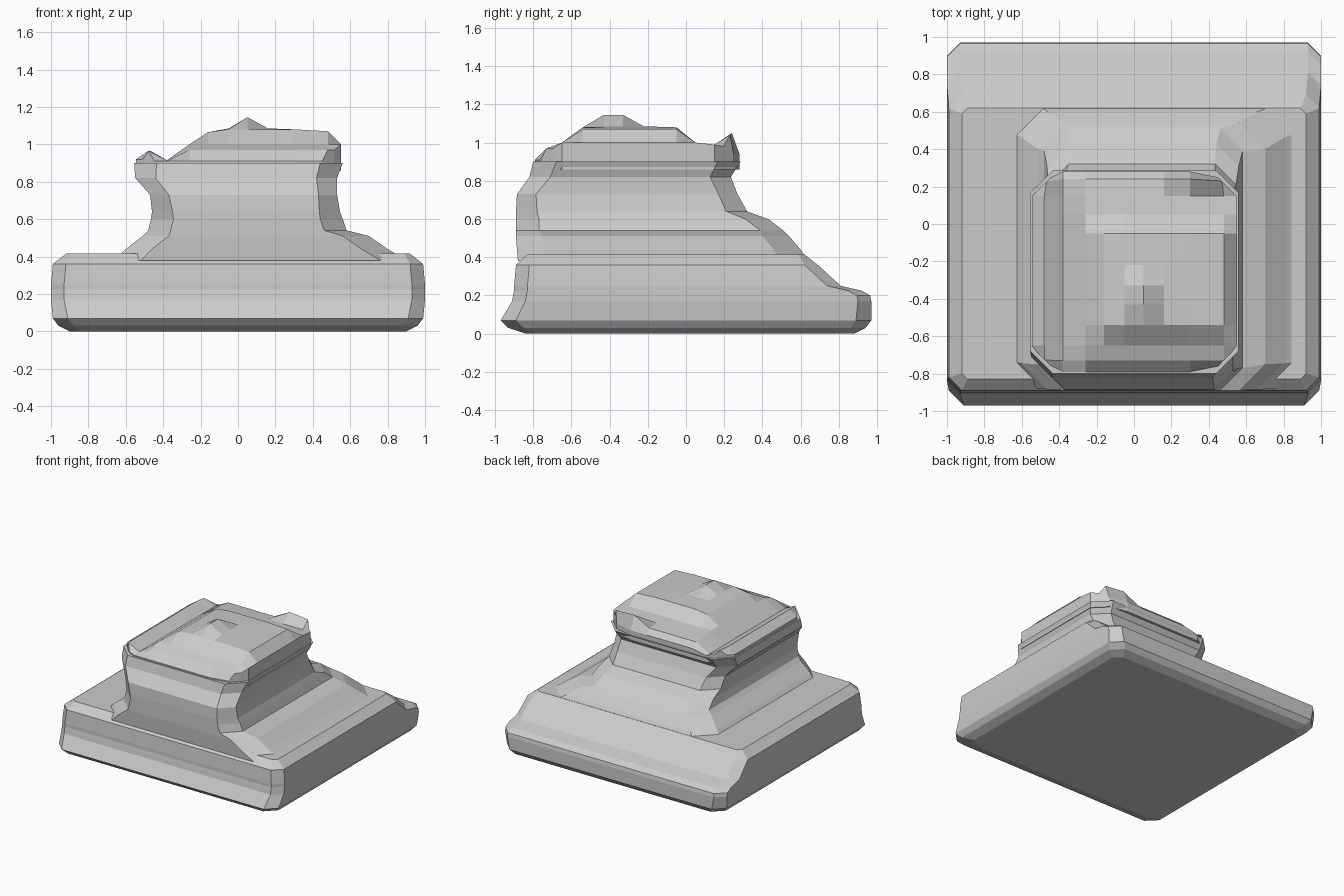
import bpy, bmesh

if "Cube" in bpy.data.objects:
    bpy.data.objects.remove(bpy.data.objects["Cube"])


def finish(bm, name):
    bmesh.ops.recalc_face_normals(bm, faces=bm.faces)
    mesh = bpy.data.meshes.new(name)
    bm.to_mesh(mesh)
    bm.free()
    ob = bpy.data.objects.new(name, mesh)
    bpy.context.collection.objects.link(ob)
    return ob


def loft(name, rings):
    """Stack chamfered rectangles: z, x0, x1, y0, y1, chamfer."""
    bm = bmesh.new()
    loops = []
    for z, x0, x1, y0, y1, c in rings:
        pts = [(x0 + c, y0), (x1 - c, y0), (x1, y0 + c), (x1, y1 - c),
               (x1 - c, y1), (x0 + c, y1), (x0, y1 - c), (x0, y0 + c)]
        loops.append([bm.verts.new((x, y, z)) for x, y in pts])
    for a, b in zip(loops, loops[1:]):
        for i in range(8):
            j = (i + 1) % 8
            bm.faces.new((a[i], a[j], b[j], b[i]))
    bm.faces.new(loops[0][::-1])
    bm.faces.new(loops[-1])
    return finish(bm, name)


def height(profile, t):
    for (a, za), (b, zb) in zip(profile, profile[1:]):
        if t <= b:
            return za + (zb - za) * (t - a) / (b - a)
    return profile[-1][1]


# Wide plinth with sloping back
plinth = loft("rock_base", [
    (0.00, -.90, .90, -.84, .88, .06),
    (0.03, -.96, .96, -.93, .94, .08),
    (0.07, -.99, .99, -.97, .97, .08),
    (0.17, -1.0, 1.0, -.91, .97, .07),
    (0.20, -1.0, 1.0, -.905, .965, .07),
    (0.225, -1.0, 1.0, -.90, .92, .07),
    (0.25, -1.0, 1.0, -.90, .81, .07),
    (0.36, -.99, .99, -.89, .69, .07),
    (0.415, -.92, .92, -.83, .62, .03),
])

# Waist that narrows, then overhangs under the rim
waist = loft("rock_waist", [
    (0.38, -.66, .90, -.88, .64, .14),
    (0.44, -.60, .80, -.885, .60, .14),
    (0.51, -.51, .70, -.89, .54, .14),
    (0.54, -.48, .58, -.89, .51, .12),
    (0.60, -.465, .56, -.89, .43, .12),
    (0.64, -.46, .545, -.89, .32, .11),
    (0.73, -.47, .53, -.885, .27, .10),
    (0.82, -.55, .53, -.82, .235, .11),
    (0.90, -.555, .56, -.80, .285, .12),
])

# Uneven crown: height is the lower of a front and a side profile
X0, X1, Y0, Y1, C = -.545, .55, -.79, .28, .13
PX = [(X0, .92), (-.48, .965), (-.38, .915), (-.26, 1.0), (-.16, 1.065),
      (-.05, 1.085), (.05, 1.09), (.16, 1.085), (.30, 1.08), (.48, 1.07), (X1, 1.0)]
PY = [(Y0, .91), (-.73, .97), (-.65, 1.0), (-.54, 1.08), (-.43, 1.085),
      (-.33, 1.085), (-.22, 1.085), (-.05, 1.08), (.05, 1.0), (.15, .99),
      (.24, .98), (Y1, .94)]
BUMPS = {(.05, -.43): .06, (.05, -.33): .06, (.30, .24): .07, (.48, .24): .06}

bm = bmesh.new()
grid = []
mx, my, hx, hy = (X0 + X1) / 2, (Y0 + Y1) / 2, (X1 - X0) / 2, (Y1 - Y0) / 2
for y, _ in PY:
    row = []
    for x, _ in PX:
        z = min(height(PX, x), height(PY, y)) + BUMPS.get((x, y), 0)
        cut = max(0, abs(x - mx) + abs(y - my) - (hx + hy - C)) / 2
        px = x - cut * (1 if x > mx else -1)
        py = y - cut * (1 if y > my else -1)
        row.append(bm.verts.new((px, py, z)))
    grid.append(row)
for r, s in zip(grid, grid[1:]):
    for i in range(len(r) - 1):
        bm.faces.new((r[i], r[i + 1], s[i + 1], s[i]))
rim = (grid[0] + [r[-1] for r in grid[1:]] + grid[-1][-2::-1]
       + [r[0] for r in grid[-2:0:-1]])
low = [bm.verts.new((v.co.x, v.co.y, .86)) for v in rim]
for i in range(len(rim)):
    j = (i + 1) % len(rim)
    bm.faces.new((rim[i], low[i], low[j], rim[j]))
bm.faces.new(low)
crown = finish(bm, "rock_crown")

# Merge the parts into one shell
bpy.context.view_layer.objects.active = plinth
for part in (waist, crown):
    mod = plinth.modifiers.new("join", 'BOOLEAN')
    mod.operation = 'UNION'
    mod.solver = 'EXACT'
    mod.object = part
    bpy.ops.object.modifier_apply(modifier=mod.name)
    bpy.data.objects.remove(part)
plinth.name = "rock_pedestal"
